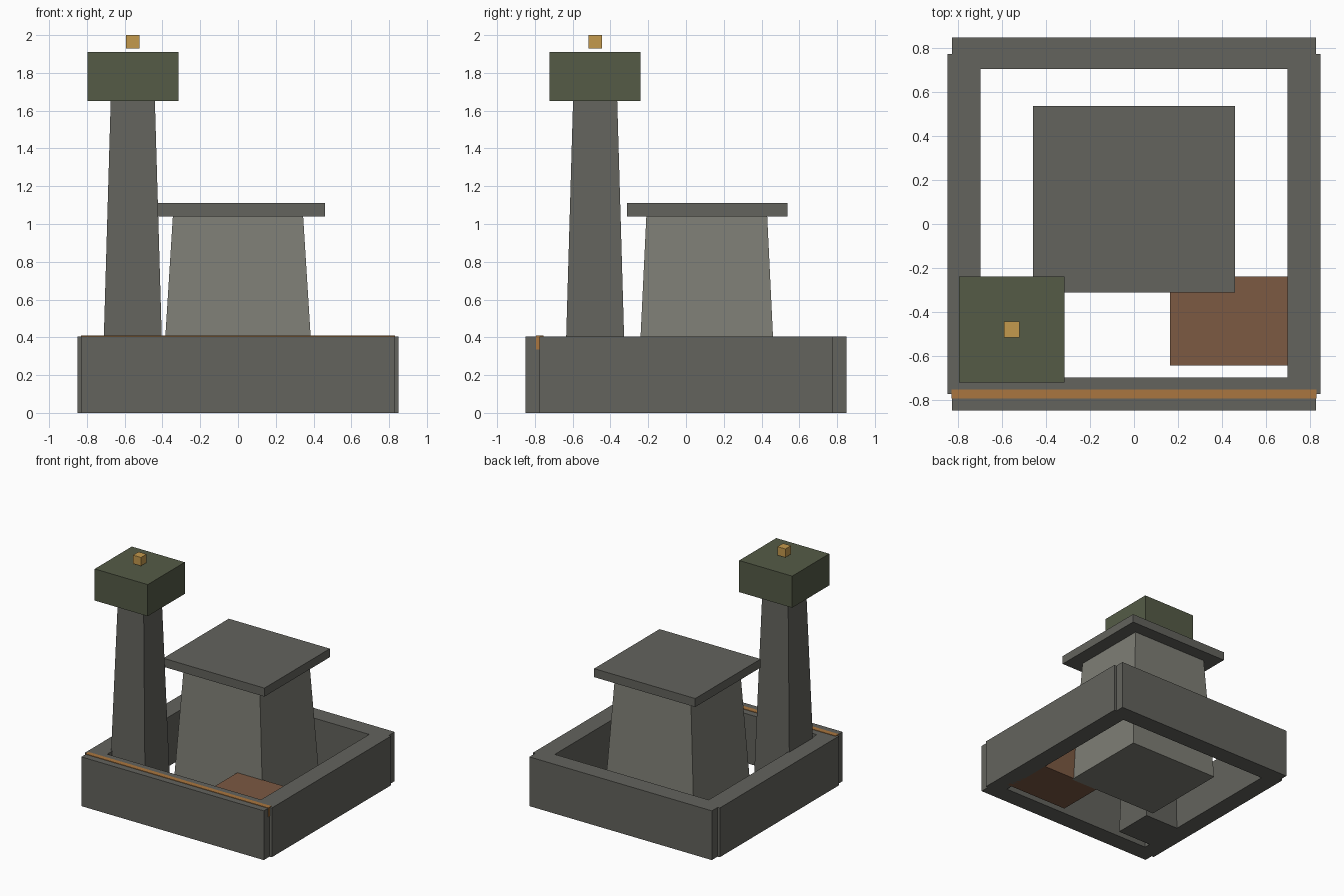
import bpy, bmesh
from mathutils import Vector

if "Cube" in bpy.data.objects:
    bpy.data.objects.remove(bpy.data.objects["Cube"])


def material(name, rgb):
    m = bpy.data.materials.new(name)
    m.diffuse_color = (*rgb, 1)
    m.use_nodes = True
    m.node_tree.nodes["Principled BSDF"].inputs["Base Color"].default_value = m.diffuse_color
    return m


stone = material("dark_stone", (0.125, 0.125, 0.11))
pale = material("pale_stone", (0.21, 0.21, 0.18))
olive = material("olive", (0.09, 0.105, 0.062))
brown = material("brown", (0.20, 0.10, 0.055))
orange = material("orange", (0.40, 0.18, 0.05))
gold = material("gold", (0.55, 0.32, 0.075))


def block(name, x, y, z, mat, taper=(0, 0)):
    """Box spanning the x, y, z ranges; taper pulls each top edge inward."""
    bm = bmesh.new()
    bmesh.ops.create_cube(bm, size=1)
    for v in bm.verts:
        top = v.co.z > 0
        co = [0, 0, 0]
        for i, (lo, hi) in enumerate((x, y, z)):
            co[i] = hi if v.co[i] > 0 else lo
            if top and i < 2:
                co[i] += -taper[i] if v.co[i] > 0 else taper[i]
        v.co = Vector(co)
    mesh = bpy.data.meshes.new(name)
    bm.to_mesh(mesh)
    bm.free()
    mesh.materials.append(mat)
    ob = bpy.data.objects.new(name, mesh)
    bpy.context.collection.objects.link(ob)
    return ob


# Enclosure walls, with small notches at the outer corners
WALL = (0, 0.405)
block("front_wall", (-0.83, 0.83), (-0.85, -0.70), WALL, stone)
block("back_wall", (-0.83, 0.83), (0.705, 0.85), WALL, stone)
block("left_wall", (-0.85, -0.70), (-0.775, 0.775), WALL, stone)
block("right_wall", (0.70, 0.85), (-0.775, 0.775), WALL, stone)

# Inlaid strip along the front wall
block("wall_strip", (-0.832, 0.832), (-0.795, -0.755), (0.335, 0.409), orange)

# Central keep with overhanging flat roof
block("keep", (-0.41, 0.41), (-0.26, 0.48), (0, 1.04), pale, (0.065, 0.05))
block("keep_roof", (-0.46, 0.46), (-0.313, 0.537), (1.04, 1.11), stone)

# Corner tower, its cap and the beacon hovering above it
block("tower", (-0.722, -0.392), (-0.646, -0.316), (0, 1.65), stone, (0.048, 0.048))
block("tower_cap", (-0.798, -0.316), (-0.722, -0.24), (1.65, 1.91), olive)
block("beacon", (-0.593, -0.521), (-0.517, -0.445), (1.93, 2.0), gold)

# Low shed in the front right of the yard
block("shed", (0.165, 0.74), (-0.645, -0.24), (0, 0.31), brown)
